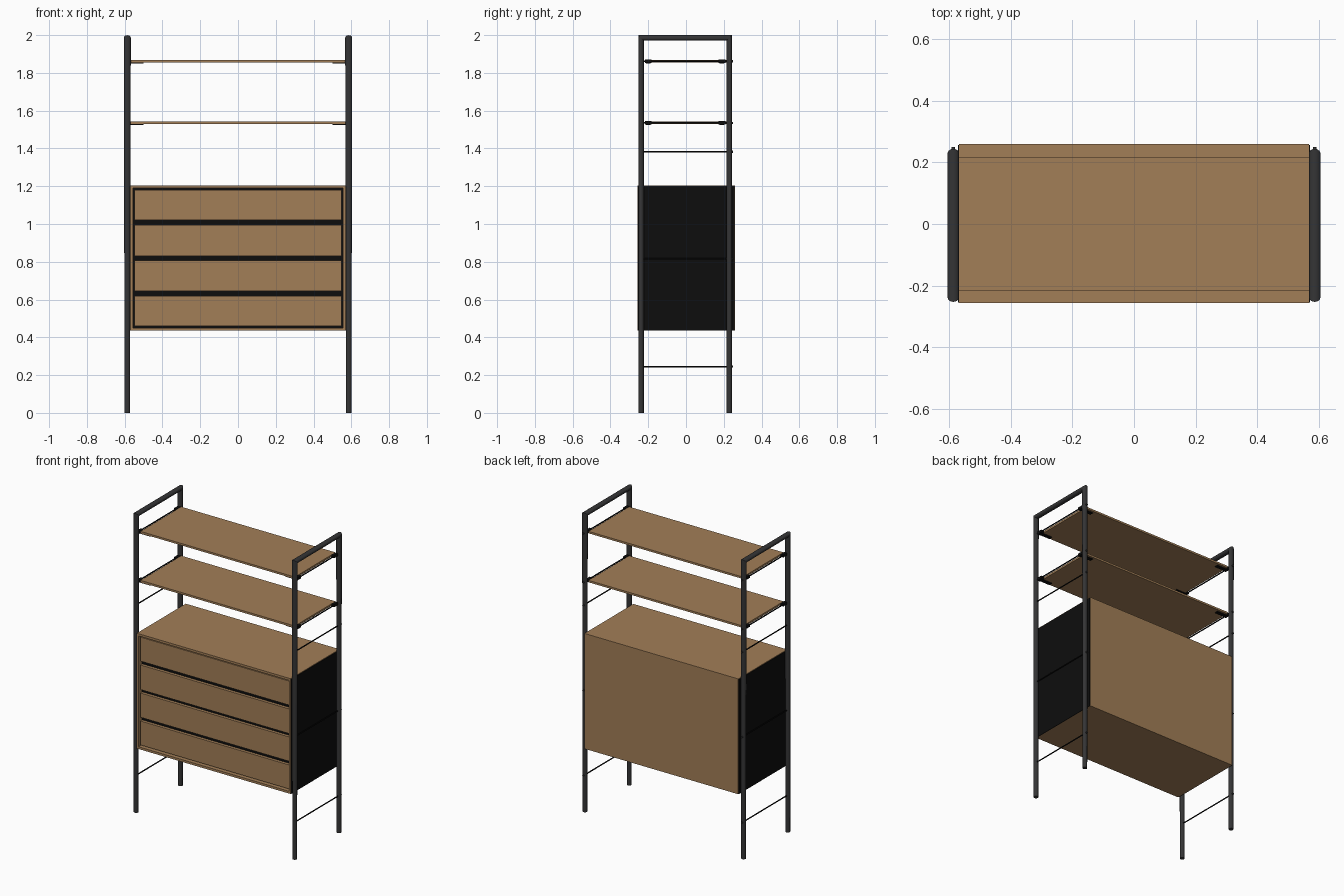
import bpy, bmesh, math

if "Cube" in bpy.data.objects:
    bpy.data.objects.remove(bpy.data.objects["Cube"])


def material(name, rgb):
    m = bpy.data.materials.new(name)
    m.diffuse_color = (*rgb, 1)
    m.use_nodes = True
    m.node_tree.nodes["Principled BSDF"].inputs["Base Color"].default_value = m.diffuse_color
    return m


WOOD = material("warm wood", (0.36, 0.21, 0.095))
STEEL = material("dark grey steel", (0.035, 0.035, 0.036))
BLACK = material("black", (0.004, 0.004, 0.004))


def finish(name, bm, mat, smooth=False):
    bmesh.ops.recalc_face_normals(bm, faces=bm.faces)
    me = bpy.data.meshes.new(name)
    bm.to_mesh(me)
    bm.free()
    me.materials.append(mat)
    ob = bpy.data.objects.new(name, me)
    bpy.context.collection.objects.link(ob)
    if smooth:
        bpy.ops.object.select_all(action='DESELECT')
        ob.select_set(True)
        bpy.context.view_layer.objects.active = ob
        bpy.ops.object.shade_smooth_by_angle(angle=math.radians(40))
    return ob


def box(name, x0, x1, y0, y1, z0, z1, mat):
    bm = bmesh.new()
    bmesh.ops.create_cube(bm, size=1)
    for v in bm.verts:
        v.co.x = (x0 + x1) / 2 + v.co.x * (x1 - x0)
        v.co.y = (y0 + y1) / 2 + v.co.y * (y1 - y0)
        v.co.z = (z0 + z1) / 2 + v.co.z * (z1 - z0)
    return finish(name, bm, mat)


def rod(name, x, y0, y1, z, r, mat):
    bm = bmesh.new()
    bmesh.ops.create_cone(bm, cap_ends=True, segments=12, radius1=r, radius2=r, depth=y1 - y0)
    for v in bm.verts:
        a, b, c = v.co
        v.co = (x + a, (y0 + y1) / 2 + c, z + b)
    return finish(name, bm, mat, True)


def side_frame(name, x):
    """Round tube bent into a square-cornered arch with mitred corners."""
    n, r, top, front, back = 20, 0.0145, 1.985, -0.238, 0.229
    bm = bmesh.new()
    rings = []
    for k in range(4):
        ring = []
        for i in range(n):
            a = math.tau * i / n
            o = r * math.sin(a)
            wx = (0.0145 if k in (0, 3) else 0.0185) * math.cos(a)
            y = front - o if k < 2 else back + o
            z = 0 if k in (0, 3) else top + o
            ring.append(bm.verts.new((x + wx, y, z)))
        rings.append(ring)
    for p, q in zip(rings, rings[1:]):
        for i in range(n):
            j = (i + 1) % n
            bm.faces.new((p[i], p[j], q[j], q[i]))
    bm.faces.new(rings[0])
    bm.faces.new(rings[-1])
    return finish(name, bm, STEEL, True)


# Ladder frames with thin cross rods and end nubs
SHELVES = (1.535, 1.862)
for s, side in ((-1, "left"), (1, "right")):
    x = s * 0.586
    side_frame(side + "_frame", x)
    for z in (0.245, 0.815, 1.383) + SHELVES:
        rod(side + "_cross_rod", x, -0.235, 0.246, z, 0.004, BLACK)
        rod(side + "_rod_nub", x, 0.24, 0.25, z, 0.006, STEEL)

# Shelves with corner brackets and clips that hook on the rods
for z in SHELVES:
    box("shelf", -0.57, 0.57, -0.215, 0.215, z - 0.006, z + 0.007, WOOD)
    for s in (-1, 1):
        for y in (-0.2, 0.19):
            xs = sorted((s * 0.50, s * 0.58))
            box("shelf_bracket", *xs, y - 0.012, y + 0.012, z - 0.011, z - 0.006, BLACK)
            xs = sorted((s * 0.571, s * 0.592))
            box("rod_clip", *xs, y - 0.018, y + 0.018, z - 0.009, z + 0.009, BLACK)

# Cabinet carcass
F, B, Z0, Z1, W = -0.256, 0.26, 0.435, 1.205, 0.568
box("cabinet_top", -W, W, F, B, Z1 - 0.015, Z1, WOOD)
box("cabinet_bottom", -W, W, F, B, Z0, Z0 + 0.015, WOOD)
box("cabinet_back", -W, W, B - 0.012, B, Z0 + 0.015, Z1 - 0.015, WOOD)
for s, side in ((-1, "left"), (1, "right")):
    xs = sorted((s * 0.555, s * W))
    box(side + "_cabinet_side", *xs, F, B - 0.012, Z0 + 0.015, Z1 - 0.015, WOOD)
    xs = sorted((s * W, s * 0.5705))
    box(side + "_black_panel", *xs, F + 0.002, B - 0.004, Z0, Z1 - 0.004, BLACK)
box("dark_recess", -0.555, 0.555, F + 0.035, F + 0.04, Z0 + 0.015, Z1 - 0.015, BLACK)

# Drawer fronts with shadow gaps between them
for z0, z1 in ((0.46, 0.62), (0.645, 0.807), (0.83, 0.994), (1.02, 1.18)):
    box("drawer_front", -0.549, 0.549, F + 0.01, F + 0.03, z0, z1, WOOD)
